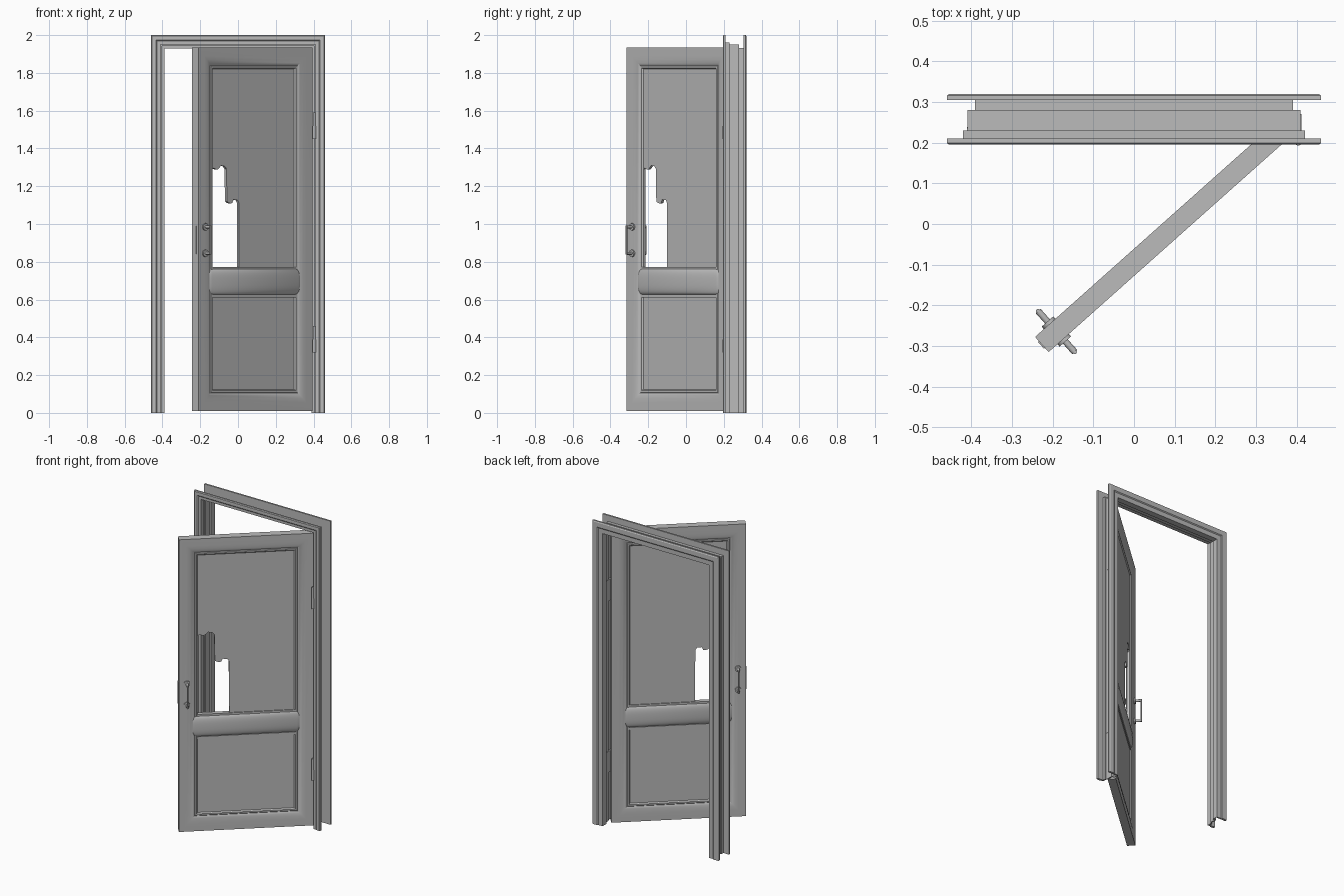
import bpy, bmesh, math, random
from mathutils import Matrix, Vector

cube = bpy.data.objects.get("Cube")
if cube:
    bpy.data.objects.remove(cube)
random.seed(4)

grey = bpy.data.materials.new("plain grey")
grey.use_nodes = True
COLOUR = (0.5, 0.5, 0.5, 1)
grey.diffuse_color = COLOUR
grey.node_tree.nodes["Principled BSDF"].inputs["Base Color"].default_value = COLOUR

# The open leaf: local x runs along its width, local y into its thickness
LEAF = Matrix.Translation((-0.21, -0.315, 0)) @ Matrix.Rotation(math.radians(41.7), 4, 'Z')
WIDTH, BOTTOM, TOP, MID = 0.81, 0.01, 1.935, 0.025


def finish(name, bm, matrix=Matrix()):
    bmesh.ops.recalc_face_normals(bm, faces=bm.faces)
    mesh = bpy.data.meshes.new(name)
    bm.to_mesh(mesh)
    bm.free()
    mesh.materials.append(grey)
    obj = bpy.data.objects.new(name, mesh)
    bpy.context.collection.objects.link(obj)
    obj.matrix_world = matrix
    bpy.ops.object.select_all(action='DESELECT')
    obj.select_set(True)
    bpy.context.view_layer.objects.active = obj
    bpy.ops.object.shade_smooth_by_angle(angle=math.radians(32))
    return obj


def loft(name, rings, closed=False, matrix=Matrix()):
    """Join equal rings of points; cap the ends unless the path is closed."""
    bm = bmesh.new()
    loops = [[bm.verts.new(p) for p in ring] for ring in rings]
    pairs = list(zip(loops, loops[1:]))
    if closed:
        pairs.append((loops[-1], loops[0]))
    else:
        bm.faces.new(loops[0])
        bm.faces.new(loops[-1])
    n = len(loops[0])
    for a, b in pairs:
        for i in range(n):
            j = (i + 1) % n
            bm.faces.new((a[i], a[j], b[j], b[i]))
    return finish(name, bm, matrix)


def box(name, low, high, matrix=Matrix()):
    rings = [[(low[0], low[1], z), (high[0], low[1], z),
              (high[0], high[1], z), (low[0], high[1], z)] for z in (low[2], high[2])]
    return loft(name, rings, False, matrix)


def rod(name, start, end, radius, matrix=Matrix(), sides=16):
    start, end = Vector(start), Vector(end)
    turn = (end - start).to_track_quat('Z', 'Y')
    ring = [turn @ Vector((radius * math.cos(2 * math.pi * i / sides),
                           radius * math.sin(2 * math.pi * i / sides), 0)) for i in range(sides)]
    return loft(name, [[p + v for v in ring] for p in (start, end)], False, matrix)


# Door frame: moulded casings and stepped jamb, mitred around three sides
section = [(0.46, 0.21), (0.46, 0.199), (0.455, 0.195), (0.434, 0.195), (0.429, 0.199),
           (0.411, 0.2), (0.411, 0.235), (0.402, 0.235), (0.402, 0.275), (0.388, 0.275),
           (0.388, 0.314), (0.418, 0.315), (0.424, 0.32), (0.454, 0.32), (0.46, 0.316),
           (0.46, 0.305), (0.391, 0.305), (0.391, 0.28), (0.41, 0.28), (0.41, 0.23),
           (0.42, 0.23), (0.42, 0.21)]
loft("door_frame", [[(-o, y, 0) for o, y in section],
                    [(-o, y, 1.54 + o) for o, y in section],
                    [(o, y, 1.54 + o) for o, y in section],
                    [(o, y, 0) for o, y in section]])

# Leaf border: stiles and rails with rounded inner edge and bead
half = [(0, 0.025), (0.045, 0.025), (0.065, 0.0235), (0.083, 0.019), (0.095, 0.012),
        (0.099, 0.015), (0.108, 0.015), (0.115, 0.008)]
border = half + [(d, -n) for d, n in reversed(half)]
corners = [(0, BOTTOM, 1, 1), (WIDTH, BOTTOM, -1, 1), (WIDTH, TOP, -1, -1), (0, TOP, 1, -1)]
loft("leaf_border", [[(u + su * d, MID + n, z + sz * d) for d, n in border]
                     for u, z, su, sz in corners], True, LEAF)

# Middle rail: rounded bar lapping onto the stiles, tapered at its ends
STEPS = 32
bar = []
for i in range(STEPS):
    a = 2 * math.pi * i / STEPS
    c, s = math.cos(a), math.sin(a)
    bar.append((math.copysign(abs(c) ** 0.6, c) * 0.025, math.copysign(abs(s) ** 0.8, s) * 0.07))
loft("middle_rail", [[(u, MID + n * k, 0.695 + h * k) for n, h in bar]
                     for u, k in ((0.085, 0.8), (0.1, 1), (0.71, 1), (0.725, 0.8))], False, LEAF)
for name, z in (("rail_bead_lower", 0.61), ("rail_bead_upper", 0.757)):
    box(name, (0.1, MID - 0.014, z), (0.71, MID + 0.014, z + 0.016), LEAF)

# Panels: the upper one has a ragged broken opening beside the free stile
box("lower_panel", (0.1, MID - 0.008, 0.11), (0.71, MID + 0.008, 0.65), LEAF)


def ragged(u0, u1, z):
    count = 9
    return [(u0 + (u1 - u0) * i / count, z + random.uniform(-0.014, 0.012))
            for i in range(count + 1)]


outline = [(0.305, 0.72), (0.71, 0.72), (0.71, 1.84), (0.1, 1.84)]
outline += ragged(0.1, 0.215, 1.3) + ragged(0.218, 0.303, 1.12)
loft("upper_panel", [[(u, MID + n, z) for u, z in outline] for n in (-0.008, 0.008)], False, LEAF)

# Pull handles on both faces
for name, face, out in (("front_handle", 0, -1), ("back_handle", 0.05, 1)):
    reach = face + out * 0.043
    for z in (0.845, 0.985):
        rod(name + "_rose", (0.048, face, z), (0.048, face + out * 0.008, z), 0.019, LEAF)
        rod(name + "_neck", (0.048, face, z), (0.048, reach, z), 0.008, LEAF)
    rod(name + "_grip", (0.048, reach, 0.838), (0.048, reach, 0.992), 0.005, LEAF)

# Lock plate on the free edge
box("lock_plate", (-0.003, 0.014, 0.84), (0.001, 0.036, 0.99), LEAF)

# Hinges: two knuckles each, with a leaf plate on the jamb
for name, z in (("lower_hinge", 0.32), ("upper_hinge", 1.45)):
    rod(name + "_knuckle", (0.404, 0.203, z), (0.404, 0.203, z + 0.068), 0.01)
    rod(name + "_pin_cap", (0.404, 0.203, z + 0.068), (0.404, 0.203, z + 0.14), 0.008)
    box(name + "_plate", (0.4, 0.21, z), (0.412, 0.27, z + 0.14))
